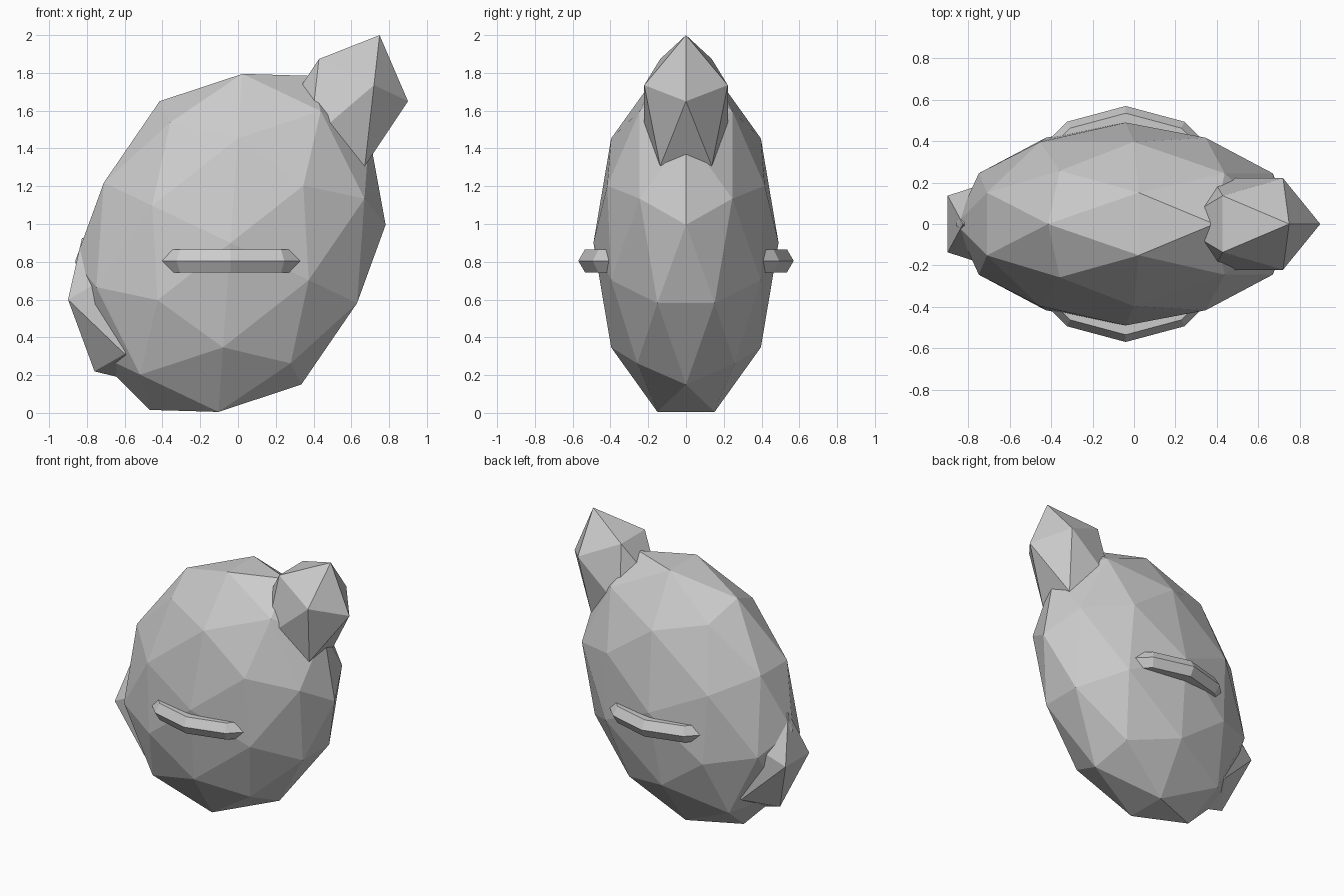
import bpy, bmesh
from itertools import product
from mathutils import Matrix, Vector

if "Cube" in bpy.data.objects:
    bpy.data.objects.remove(bpy.data.objects["Cube"])

PHI = (1 + 5 ** 0.5) / 2


def ico_points(fine):
    """Icosahedron corners with a two-fold axis on each axis, plus edge midpoints if fine."""
    seeds = [(0, 1, PHI)]
    if fine:
        seeds += [(1, 0, 0), (PHI, 1, PHI + 1)]
    pts = set()
    for seed in seeds:
        for signs in product((-1, 1), repeat=3):
            p = [s * c for s, c in zip(signs, seed)]
            for k in range(3):
                v = Vector(p[k:] + p[:k]).normalized()
                pts.add(tuple(round(c, 6) + 0.0 for c in v))
    return sorted(pts)


def lump(name, centre, u, w, depth, fine=False):
    """Faceted ball stretched so local x follows u and local z follows w in the front plane."""
    m = Matrix(((u[0], 0, w[0]), (0, depth, 0), (u[1], 0, w[1])))
    c = Vector((centre[0], 0, centre[1]))
    bm = bmesh.new()
    for p in ico_points(fine):
        bm.verts.new(m @ Vector(p) + c)
    bmesh.ops.convex_hull(bm, input=bm.verts)
    bmesh.ops.recalc_face_normals(bm, faces=bm.faces)
    mesh = bpy.data.meshes.new(name)
    bm.to_mesh(mesh)
    bm.free()
    obj = bpy.data.objects.new(name, mesh)
    bpy.context.collection.objects.link(obj)
    return obj


# Main faceted body, slanted and flattened front to back
lump("body", (-0.04, 0.90), (0.734, 0.576), (0.375, -0.75), 0.49, fine=True)

# Knob at the upper right and bump at the lower left
lump("upper_knob", (0.55, 1.59), (0.323, 0.276), (-0.143, 0.333), 0.26)
lump("lower_bump", (-0.62, 0.53), (0.039, -0.415), (-0.329, 0.082), 0.26)

# Ring through the body, showing as a ridge on front and back
bpy.ops.mesh.primitive_torus_add(major_segments=12, minor_segments=6,
                                 major_radius=0.50, minor_radius=0.07,
                                 location=(-0.04, 0, 0.805))
bpy.context.object.name = "ridge_ring"
